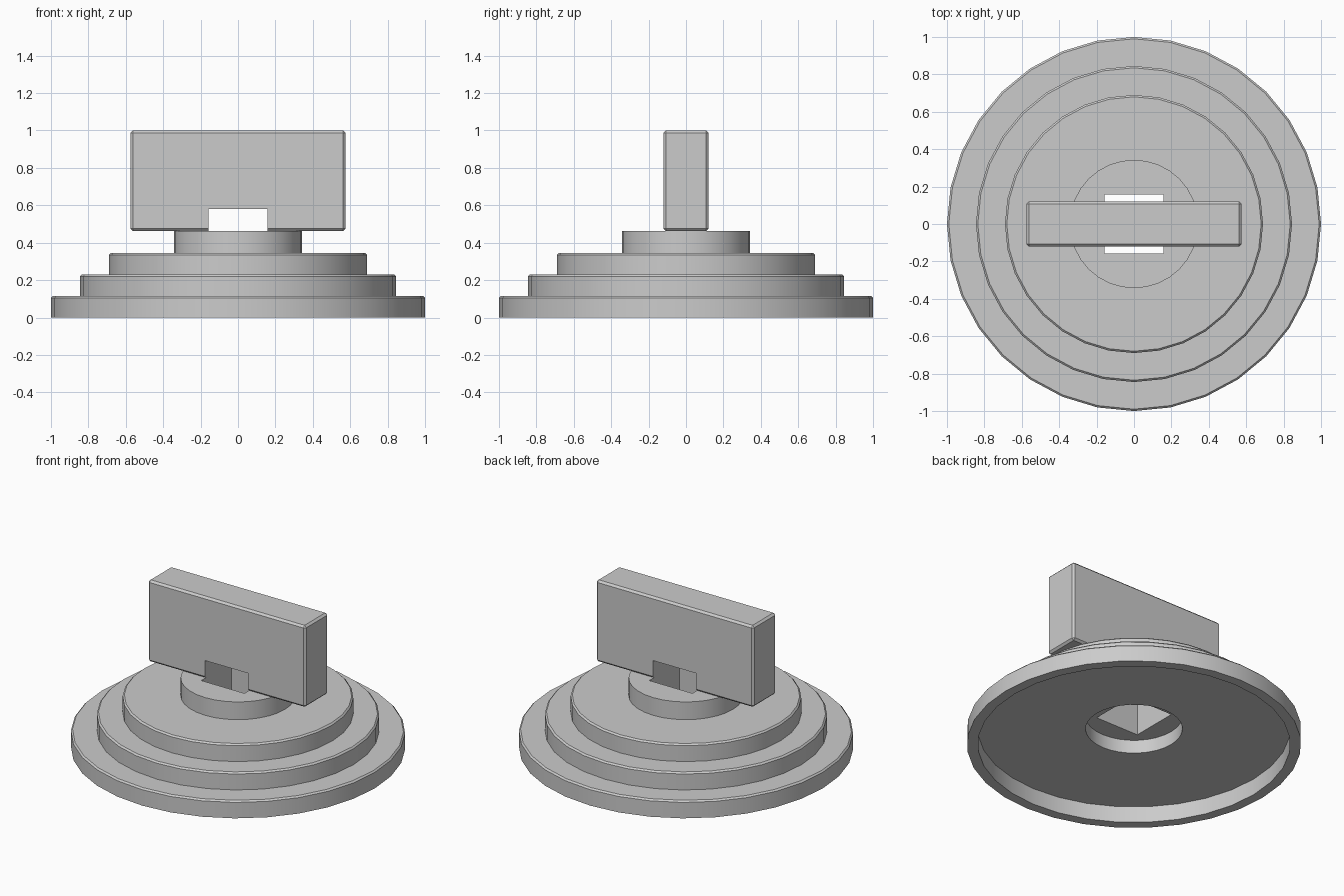
import bpy, bmesh, math

if "Cube" in bpy.data.objects:
    bpy.data.objects.remove(bpy.data.objects["Cube"])


def make_object(name, bm):
    bmesh.ops.recalc_face_normals(bm, faces=bm.faces)
    mesh = bpy.data.meshes.new(name)
    bm.to_mesh(mesh)
    bm.free()
    ob = bpy.data.objects.new(name, mesh)
    bpy.context.collection.objects.link(ob)
    return ob


def lathe(name, profile, steps=32):
    bm = bmesh.new()
    verts = [bm.verts.new((r, 0, z)) for r, z in profile]
    edges = [bm.edges.new(pair) for pair in zip(verts, verts[1:])]
    bmesh.ops.spin(bm, geom=verts + edges, cent=(0, 0, 0), axis=(0, 0, 1),
                   angle=math.tau, steps=steps)
    bmesh.ops.remove_doubles(bm, verts=bm.verts, dist=1e-4)
    return make_object(name, bm)


def box(name, hx, hy, z0, z1):
    bm = bmesh.new()
    bmesh.ops.create_cube(bm, size=2)
    for v in bm.verts:
        v.co = (v.co.x * hx, v.co.y * hy, z1 if v.co.z > 0 else z0)
    return make_object(name, bm)


def cut(ob, cutter):
    mod = ob.modifiers.new("cut", 'BOOLEAN')
    mod.operation = 'DIFFERENCE'
    mod.solver = 'EXACT'
    mod.object = cutter


# Stepped round base: hollow underside, three bevelled tiers, plain collar
b = 0.01
profile = [(0, 0.195), (0.29, 0.195), (0.29, 0.107), (0.935, 0.107), (0.935, 0)]
bottom = 0
for radius, top in [(1.0, 0.115), (0.845, 0.23), (0.69, 0.345)]:
    profile += [(radius, bottom), (radius, top - b), (radius - b, top)]
    bottom = top
profile += [(0.343, bottom), (0.343, 0.462), (0, 0.462)]
base = lathe("stepped_base", profile)

bpy.context.view_layer.objects.active = base
base.select_set(True)
bpy.ops.object.shade_smooth_by_angle(angle=math.radians(30))

# Flat grip on top
grip = box("grip", 0.575, 0.121, 0.462, 1.0)
bevel = grip.modifiers.new("bevel", 'BEVEL')
bevel.width = 0.013
bevel.segments = 1

# Square shaft hole through the base and into the grip
hole = box("shaft_hole_cutter", 0.158, 0.158, -0.1, 0.58)
hole.hide_render = True
hole.display_type = 'WIRE'
cut(base, hole)
cut(grip, hole)
